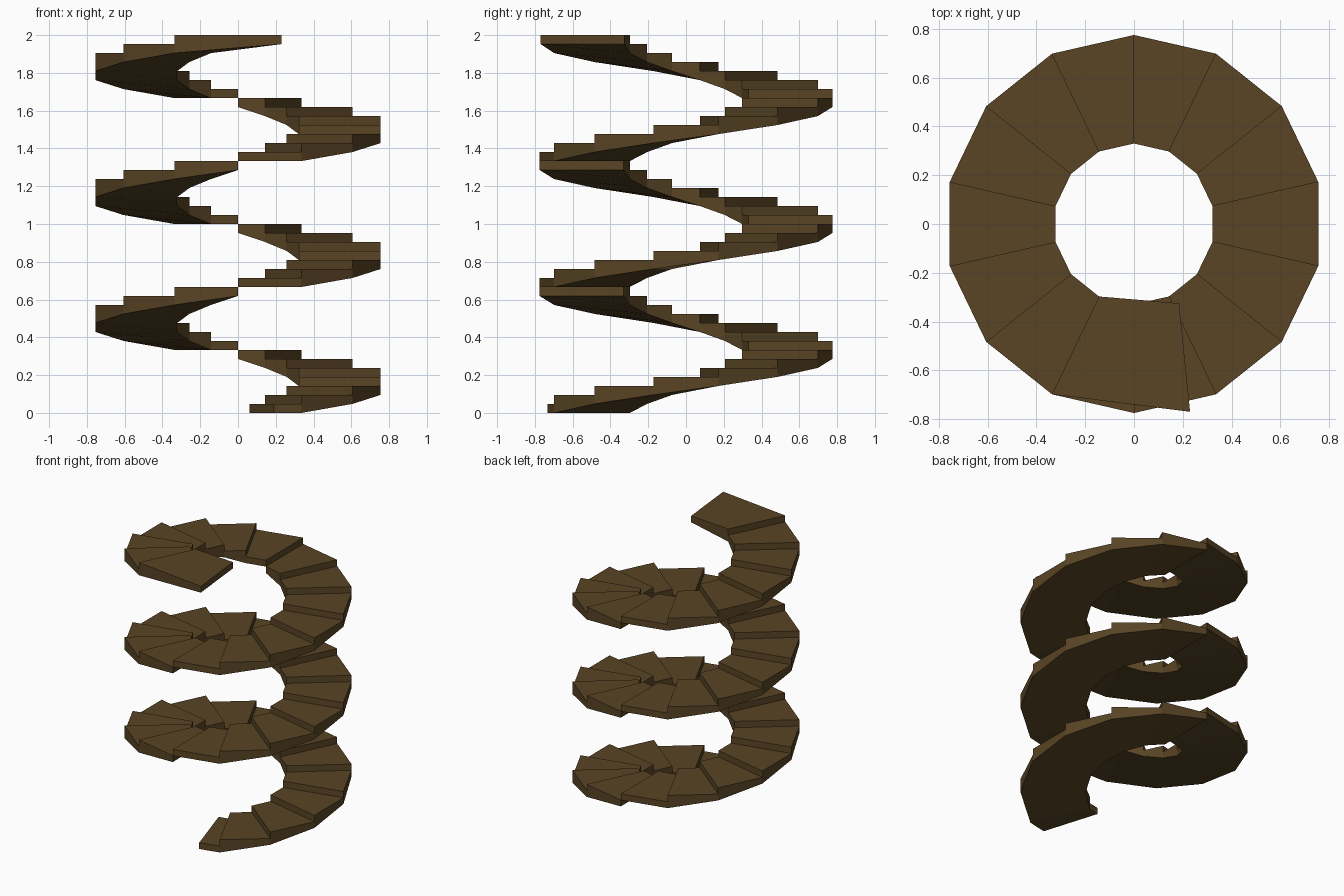
import bpy, bmesh, math

if "Cube" in bpy.data.objects:
    bpy.data.objects.remove(bpy.data.objects["Cube"])

SIDES, FLIGHTS, PER = 14, 6, 7
TOTAL = FLIGHTS * PER
H = 2.0 / TOTAL            # rise of one step
R_IN, R_OUT = 0.33, 0.775

wood = bpy.data.materials.new("dark brown wood")
wood.diffuse_color = (0.1, 0.058, 0.018, 1)
wood.use_nodes = True
wood.node_tree.nodes["Principled BSDF"].inputs["Base Color"].default_value = wood.diffuse_color


def edge_points(k):
    """Inner and outer plan points of the step edge number k."""
    if k == 0:             # trimmed start of the bottom step
        return (0.06, -0.316), (0.19, -0.732)
    if k == TOTAL:         # top step is stretched into a landing
        return (0.185, -0.325), (0.23, -0.77)
    a = 2 * math.pi * k / SIDES
    s, c = math.sin(a), -math.cos(a)
    return (R_IN * s, R_IN * c), (R_OUT * s, R_OUT * c)


def build_flight(index):
    bm = bmesh.new()

    def face(pts):
        bm.faces.new([bm.verts.new(p) for p in pts])

    first, last = index * PER, index * PER + PER - 1
    for k in range(first, last + 1):
        (i0, o0), (i1, o1) = edge_points(k), edge_points(k + 1)
        low, top = k * H, (k + 1) * H
        b0 = low if k == first else low - H   # first step has a flat underside
        # tread, underside and riser
        face([(*i0, top), (*o0, top), (*o1, top), (*i1, top)])
        face([(*i0, b0), (*i1, low), (*o1, low), (*o0, b0)])
        face([(*i0, low), (*o0, low), (*o0, top), (*i0, top)])
        # inner and outer sides
        for p, q in ((i0, i1), (o0, o1)):
            side = [(*p, b0), (*q, low), (*q, top), (*p, top)]
            if k != first:
                side.append((*p, low))
            face(side)
        # end cap of the flight
        if k == last:
            face([(*i1, low), (*o1, low), (*o1, top), (*i1, top)])
    bmesh.ops.remove_doubles(bm, verts=bm.verts[:], dist=1e-4)
    bmesh.ops.recalc_face_normals(bm, faces=bm.faces[:])
    name = f"spiral_flight_{index + 1}"
    me = bpy.data.meshes.new(name)
    bm.to_mesh(me)
    bm.free()
    me.materials.append(wood)
    bpy.context.collection.objects.link(bpy.data.objects.new(name, me))


# six half-turn flights stacked into one spiral stair
for n in range(FLIGHTS):
    build_flight(n)
